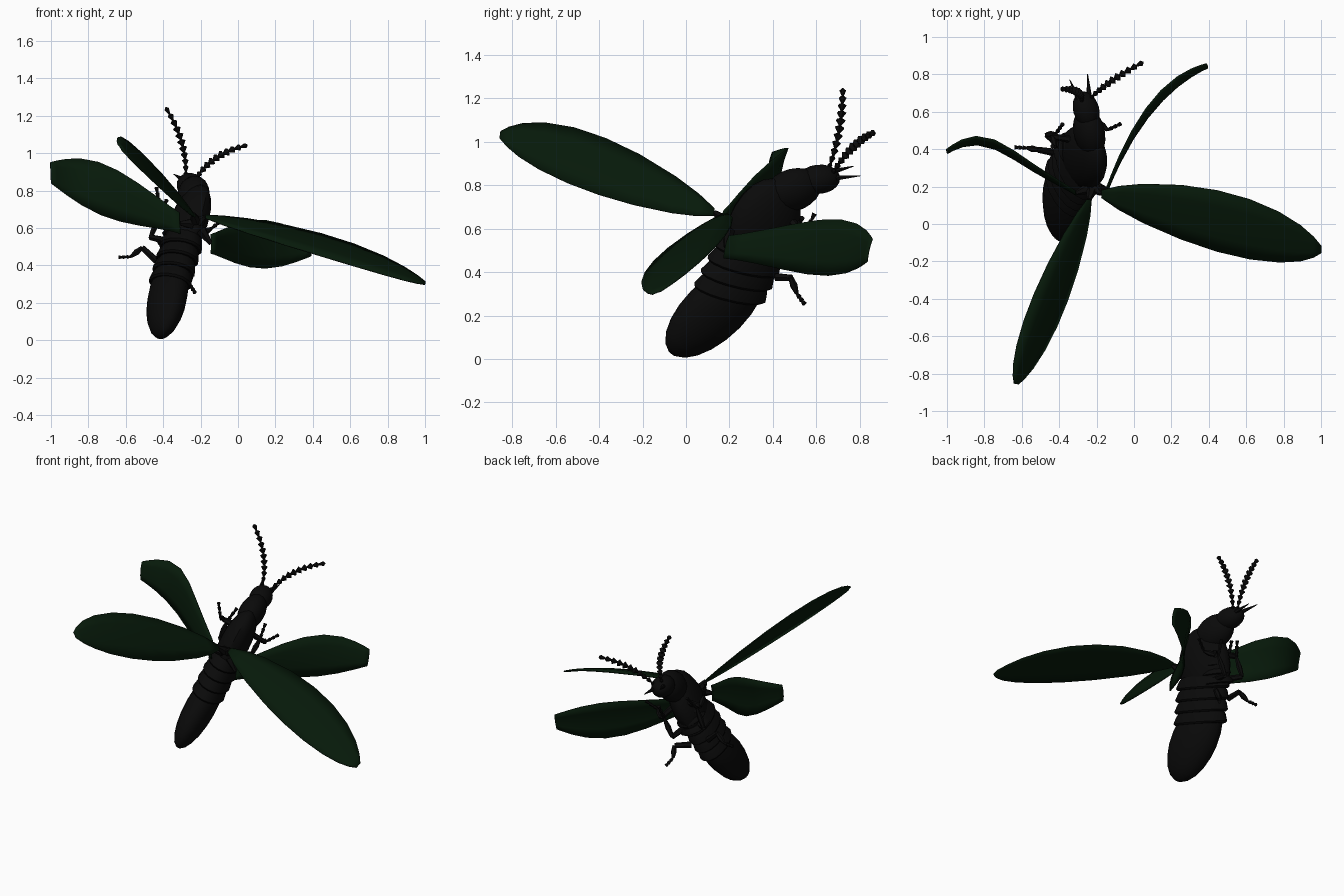
import bpy, bmesh, math
from mathutils import Vector

if "Cube" in bpy.data.objects:
    bpy.data.objects.remove(bpy.data.objects["Cube"])

# body frame: R = right side, U = back (dorsal), D = tail to head
ORG = Vector((-0.41, -0.03, 0.04))
D = Vector((0.149, 0.626, 0.765)).normalized()
R = Vector((0.87, 0.29, -0.40))
R = (R - D * R.dot(D)).normalized()
U = R.cross(D)


def loc(r, v, s):
    return ORG + R * r + U * v + D * s


def material(name, rgb):
    m = bpy.data.materials.new(name)
    m.diffuse_color = (*rgb, 1)
    m.use_nodes = True
    m.node_tree.nodes["Principled BSDF"].inputs["Base Color"].default_value = m.diffuse_color
    return m


BLACK = material("shell_black", (0.003, 0.003, 0.003))
GREEN = material("wing_green", (0.002, 0.010, 0.003))


def loft(bm, rings):
    """Skin closed rings and cap both ends."""
    vr = [[bm.verts.new(p) for p in ring] for ring in rings]
    n = len(vr[0])
    for a, b in zip(vr, vr[1:]):
        for i in range(n):
            bm.faces.new((a[i], a[(i + 1) % n], b[(i + 1) % n], b[i]))
    bm.faces.new(vr[0][::-1])
    bm.faces.new(vr[-1])


def finish(name, bm, mat, angle=40):
    bmesh.ops.recalc_face_normals(bm, faces=bm.faces)
    me = bpy.data.meshes.new(name)
    bm.to_mesh(me)
    bm.free()
    ob = bpy.data.objects.new(name, me)
    bpy.context.collection.objects.link(ob)
    me.materials.append(mat)
    bpy.ops.object.select_all(action='DESELECT')
    ob.select_set(True)
    bpy.context.view_layer.objects.active = ob
    bpy.ops.object.shade_smooth_by_angle(angle=math.radians(angle))
    return ob


def oval(s, v, a, b, tilt=0, n=16):
    """Oval section: half width a, half depth b, belly side tilted forward."""
    angs = [k * math.tau / n for k in range(n)]
    return [loc(a * math.cos(t), v + b * math.sin(t), s - tilt * b * math.sin(t)) for t in angs]


def egg(name, s0, s1, v0, v1, a, b):
    """Ellipsoid along the body whose centre line shifts from v0 to v1."""
    bm = bmesh.new()
    rings = []
    for i in range(11):
        ang = math.pi * (0.04 + 0.92 * i / 10)
        u, w = (1 - math.cos(ang)) / 2, math.sin(ang)
        rings.append(oval(s0 + (s1 - s0) * u, v0 + (v1 - v0) * u, a * w, b * w))
    loft(bm, rings)
    finish(name, bm, BLACK)


def cup(name, s, v, a, b, length, tilt):
    """Ring plate flared towards the tail."""
    bm = bmesh.new()
    loft(bm, [oval(s + length * u, v + length * u * .2, a * w, b * w, tilt)
              for u, w in ((0, .93), (.12, 1), (.6, .92), (1, .78))])
    finish(name, bm, BLACK)


def limb(bm, pts, radii, n=6):
    """Tapered tube through points."""
    rings = []
    for i, p in enumerate(pts):
        t = pts[min(i + 1, len(pts) - 1)] - pts[max(i - 1, 0)]
        q = t.to_track_quat('Z', 'Y')
        rings.append([p + q @ Vector((radii[i] * math.cos(k * math.tau / n),
                                      radii[i] * math.sin(k * math.tau / n), 0)) for k in range(n)])
    loft(bm, rings)


def bezier(a, c, b, t):
    return a * (1 - t) ** 2 + c * 2 * t * (1 - t) + b * t * t


# trunk
egg("abdomen", -.036, .54, .02, -.04, .095, .152)
egg("thorax", .47, .93, .03, .115, .093, .18)
egg("pronotum", .79, 1.04, .105, .04, .08, .112)
egg("head", .945, 1.108, .035, -.03, .07, .083)
for k in range(4):
    cup("abdomen_segment_%d" % (k + 1), .345 + .07 * k, -.015 + .018 * k, .105, .168, .09, .4)
for k in range(5):
    cup("belly_plate_%d" % (k + 1), .61 + .05 * k, -.04 + .026 * k, .1 - .006 * k, .1 - .008 * k, .04, .5)

# legs, antennae and palps, both sides: points are (side, up, along)
LEGS = {
    "front_leg": ((.06, 0, .80), (.14, -.05, .80), (.16, .02, .80), (.21, .055, .87)),
    "middle_leg": ((.06, -.07, .66), (.11, -.14, .70), (.115, -.06, .80), (.10, -.04, .90)),
    "hind_leg": ((.06, -.12, .55), (.15, -.13, .60), (.18, -.19, .56), (.235, -.225, .55)),
}
for side, sg in (("right", 1), ("left", -1)):
    for name, pts in LEGS.items():
        bm = bmesh.new()
        hip, knee, ankle, toe = [loc(sg * r, v, s) for r, v, s in pts]
        limb(bm, [hip, knee], (.02, .016))
        limb(bm, [knee, knee.lerp(ankle, .5), ankle], (.012, .018, .009))
        for j in range(3):
            limb(bm, [ankle.lerp(toe, j / 3), ankle.lerp(toe, (j + 1) / 3)], (.006, .012))
        finish(side + "_" + name, bm, BLACK)

    # serrated antenna: a chain of small cones along a curve
    bm = bmesh.new()
    ends = loc(sg * .025, -.02, 1.08), loc(sg * .07, .03, 1.27), loc(sg * .25, .07, 1.395)
    path = [bezier(*ends, i / 11) for i in range(12)]
    for i, (a, b) in enumerate(zip(path, path[1:])):
        r = .012 + .012 * math.sin(math.pi * i / 11)
        limb(bm, [a, a.lerp(b, .75), a.lerp(b, 1.05)], (.005, r, .004))
    finish(side + "_antenna", bm, BLACK, 30)

    # mouth palp
    bm = bmesh.new()
    limb(bm, [loc(sg * .03, -.03, 1.07), loc(sg * .055, -.125, 1.16)], (.016, .002))
    finish(side + "_palp", bm, BLACK)

ROOT = Vector((-.22, .2, .62))


def leaf(t):
    return max(.12, math.sin(math.pi * t) ** .58)


def paddle(t):
    return .4 + .6 * math.sin(math.pi * t ** 1.2)


def wing(name, root, bend, tip, half, outline, camber, sway=0):
    """Arched blade: curved centre line, half-width vector, outline rule."""
    root, bend, tip, half = map(Vector, (root, bend, tip, half))
    nrm = half.cross(tip - root).normalized()
    if nrm.dot(U) < 0:
        nrm.negate()
    bm = bmesh.new()
    rows = []
    for t in (0, .06, .15, .3, .45, .6, .75, .87, .95, 1):
        c, w = bezier(root, bend, tip, t), outline(t)
        c.y -= sway * math.sin(math.tau * t)
        rows.append([bm.verts.new(c + half * w * x + nrm * camber * w * (1 - x * x))
                     for x in (-1, -.5, 0, .5, 1)])
    for p, q in zip(rows, rows[1:]):
        for j in range(4):
            bm.faces.new((p[j], p[j + 1], q[j + 1], q[j]))
    ob = finish(name, bm, GREEN, 30)
    mod = ob.modifiers.new("thickness", 'SOLIDIFY')
    mod.thickness, mod.offset = .007, 0
    # hinge joining the wing to the thorax
    bm = bmesh.new()
    limb(bm, [ROOT.lerp(root, .3), root], (.03, .012))
    finish(name + "_hinge", bm, BLACK)


# wings: root, bend point, tip, half width
wing("right_wing_case", (-.175, .16, .66), (.60, -.01, .50), (1, -.135, .305), (0, .165, .06), leaf, .012)
wing("left_wing_case", (-.24, .13, .675), (-.49, -.51, .955), (-.63, -.855, 1.03), (-.09, .017, .13), leaf, .02)
wing("right_hind_wing", (-.145, .185, .515), (.06, .73, .52), (.39, .845, .5), (0, .03, .13), paddle, .015)
wing("left_hind_wing", (-.31, .165, .625), (-.69, .5, .81), (-1, .388, .895), (-.005, .025, .142), paddle, .015, .03)
